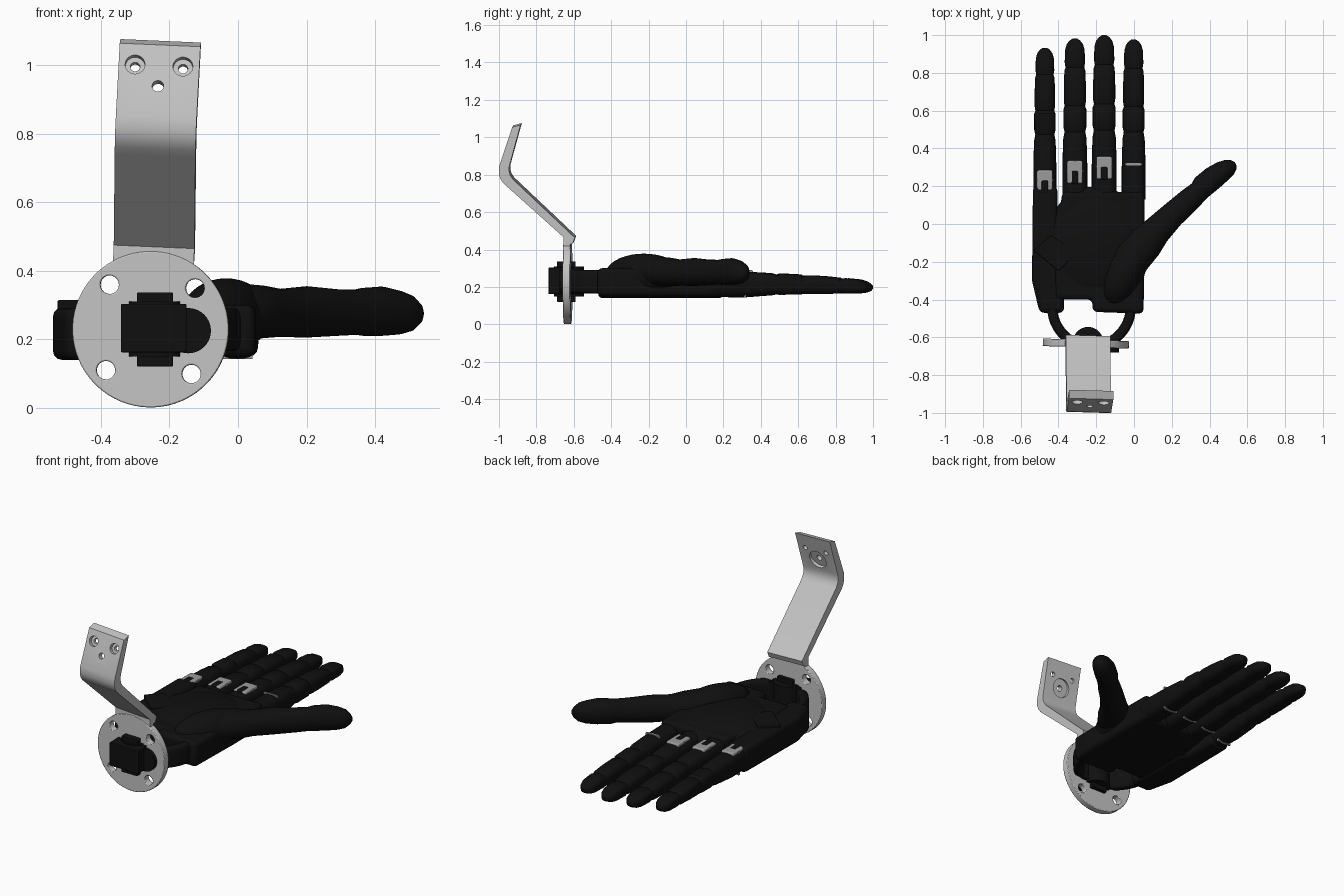
import bpy, bmesh, math
from mathutils import Matrix, Vector

cube = bpy.data.objects.get("Cube")
if cube:
    bpy.data.objects.remove(cube, do_unlink=True)


def material(name, v, metallic=0.0):
    m = bpy.data.materials.new(name)
    m.use_nodes = True
    m.diffuse_color = (v, v, v, 1)
    m.node_tree.nodes["Principled BSDF"].inputs["Base Color"].default_value = (v, v, v, 1)
    return m


BLACK = material("matte black", 0.005)
GREY = material("light grey metal", 0.55)
STEEL = material("knuckle steel", 0.33)


def finish(name, bm, mat, bevel=0.0, matrix=None):
    bmesh.ops.recalc_face_normals(bm, faces=bm.faces)
    me = bpy.data.meshes.new(name)
    if matrix:
        bm.transform(matrix)
    bm.to_mesh(me)
    bm.free()
    me.materials.append(mat)
    ob = bpy.data.objects.new(name, me)
    bpy.context.collection.objects.link(ob)
    if bevel:
        mod = ob.modifiers.new("bevel", 'BEVEL')
        mod.width, mod.segments, mod.limit_method = bevel, 3, 'ANGLE'
    return ob


def box(name, lo, hi, mat, bevel=0.0):
    bm = bmesh.new()
    size = [b - a for a, b in zip(lo, hi)]
    mid = [(a + b) / 2 for a, b in zip(lo, hi)]
    bmesh.ops.create_cube(bm, size=1, matrix=Matrix.Translation(mid) @ Matrix.Diagonal((*size, 1)))
    return finish(name, bm, mat, bevel)


def cylinder(name, a, b, r, mat, bevel=0.0, matrix=None, seg=40):
    a, b = Vector(a), Vector(b)
    bm = bmesh.new()
    rot = (b - a).to_track_quat('Z', 'Y').to_matrix().to_4x4()
    bmesh.ops.create_cone(bm, cap_ends=True, segments=seg, radius1=r, radius2=r,
                          depth=(b - a).length, matrix=Matrix.Translation((a + b) / 2) @ rot)
    return finish(name, bm, mat, bevel, matrix)


def prism(name, pts, shift, mat, bevel=0.0, matrix=None):
    bm = bmesh.new()
    f = bm.faces.new([bm.verts.new(p) for p in pts])
    ext = bmesh.ops.extrude_face_region(bm, geom=[f])
    bmesh.ops.translate(bm, vec=shift, verts=[v for v in ext["geom"] if isinstance(v, bmesh.types.BMVert)])
    return finish(name, bm, mat, bevel, matrix)


def ellipsoid(name, c, r, mat, turn=0.0):
    bm = bmesh.new()
    bmesh.ops.create_uvsphere(bm, u_segments=32, v_segments=18, radius=1)
    m = Matrix.Translation(c) @ Matrix.Rotation(math.radians(turn), 4, 'Z') @ Matrix.Diagonal((*r, 1))
    return finish(name, bm, mat, matrix=m)


def loft(name, secs, mat, power=2.5, seg=28):
    """Skin rounded sections (x, y, z, half width, half height) along a level path."""
    bm = bmesh.new()
    rings = []
    for i, (x, y, z, w, h) in enumerate(secs):
        p, q = secs[max(i - 1, 0)], secs[min(i + 1, len(secs) - 1)]
        side = Vector((q[1] - p[1], p[0] - q[0], 0)).normalized()
        ring = []
        for k in range(seg):
            a = 2 * math.pi * k / seg
            c, s = math.cos(a), math.sin(a)
            u = math.copysign(abs(c) ** (2 / power), c) * w
            v = math.copysign(abs(s) ** (2 / power), s) * h
            ring.append(bm.verts.new(Vector((x, y, z + v)) + side * u))
        rings.append(ring)
    for r0, r1 in zip(rings, rings[1:]):
        for k in range(seg):
            j = (k + 1) % seg
            bm.faces.new((r0[k], r0[j], r1[j], r1[k]))
    bm.faces.new(rings[0])
    bm.faces.new(rings[-1])
    return finish(name, bm, mat)


def cut(ob, cutter):
    mod = ob.modifiers.new("cut", 'BOOLEAN')
    mod.operation, mod.solver, mod.object = 'DIFFERENCE', 'EXACT', cutter
    bpy.context.view_layer.objects.active = ob
    bpy.ops.object.modifier_apply(modifier=mod.name)
    bpy.data.objects.remove(cutter, do_unlink=True)


# Wrist flange and mounting bracket, both slightly turned about the flange centre
CY, CZ = -0.633, 0.229
TILT = (Matrix.Translation((-0.255, CY, CZ)) @ Matrix.Rotation(math.radians(-1.7), 4, 'Z')
        @ Matrix.Rotation(math.radians(2.5), 4, 'Y'))

flange = cylinder("wrist_flange", (0, -0.02, 0), (0, 0.02, 0), 0.228, GREY, matrix=TILT, seg=72)
for sx in (-1, 1):
    for sz in (-1, 1):
        p = (sx * 0.125, -0.1, sz * 0.125)
        cut(flange, cylinder("cutter", p, (p[0], 0.1, p[2]), 0.027, GREY, matrix=TILT, seg=28))
mod = flange.modifiers.new("bevel", 'BEVEL')
mod.width, mod.segments, mod.limit_method = 0.004, 2, 'ANGLE'

profile = [(-0.65, 0.38), (-0.65, 0.47), (-0.945, 0.735), (-0.97, 0.757), (-0.987, 0.78), (-0.997, 0.81),
           (-0.995, 0.85), (-0.925, 1.06), (-0.88, 1.072), (-0.941, 0.85), (-0.942, 0.825), (-0.936, 0.803),
           (-0.92, 0.78), (-0.59, 0.468), (-0.602, 0.437), (-0.616, 0.433), (-0.616, 0.38)]
bracket = prism("mounting_bracket", [(-0.118, y - CY, z - CZ) for y, z in profile], (0.236, 0, 0),
                GREY, matrix=TILT)
axis = Vector((0, 0.949, -0.316))


def drill(x, z, r, d0, d1):
    base = Vector((x, -0.995 + (z - 0.85) / 3 - CY, z - CZ))
    cut(bracket, cylinder("cutter", base + axis * d0, base + axis * d1, r, GREY, matrix=TILT, seg=28))


for x in (-0.07, 0.07):
    drill(x, 1.0, 0.029, -0.03, 0.022)
    drill(x, 1.0, 0.014, -0.03, 0.09)
drill(0, 0.94, 0.017, -0.03, 0.09)
drill(0, 0.94, 0.055, 0.032, 0.1)

# Wrist hub: crossed blocks through the flange, pivot and curved yoke
box("hub_upright", (-0.295, -0.69, 0.12), (-0.19, -0.59, 0.337), BLACK, 0.004)
box("hub_crossbar", (-0.342, -0.735, 0.162), (-0.15, -0.60, 0.303), BLACK, 0.004)
cylinder("hub_round_end", (-0.145, -0.68, 0.225), (-0.145, -0.60, 0.225), 0.066, BLACK)
cylinder("wrist_pivot", (-0.243, -0.625, 0.15), (-0.243, -0.625, 0.31), 0.08, BLACK)
arc = [math.radians(180 + 180 * k / 24) for k in range(25)]
loft("wrist_yoke", [(-0.225 + 0.208 * math.cos(a), -0.44 + 0.208 * math.sin(a), 0.228, 0.027, 0.062)
                    for a in arc], BLACK, power=4)

# Palm
palm = [(-0.42, -0.40), (-0.22, -0.40), (-0.22, -0.465), (0.05, -0.475), (0.058, -0.1), (0.055, 0.17),
        (-0.38, 0.17), (-0.40, 0.0), (-0.43, -0.05)]
prism("palm", [(x, y, 0.15) for x, y in palm], (0, 0, 0.15), BLACK, 0.025)
edge = [(-0.50, -0.47), (-0.37, -0.47), (-0.37, -0.05), (-0.406, 0.0), (-0.406, 0.2), (-0.535, 0.2),
        (-0.54, -0.30)]
prism("palm_outer_edge", [(x, y, 0.14) for x, y in edge], (0, 0, 0.152), BLACK, 0.025)
ellipsoid("back_of_hand", (-0.2, -0.1, 0.25), (0.27, 0.3, 0.082), BLACK)
panel = [(-0.53, -0.14), (-0.44, -0.06), (-0.30, -0.15), (-0.40, -0.25)]
prism("back_panel", [(x, y, 0.27) for x, y in panel], (0, 0, 0.045), BLACK, 0.006)

# Thumb with its mount
ellipsoid("thumb_mount", (-0.035, -0.225, 0.27), (0.22, 0.10, 0.108), BLACK, 65)
loft("thumb", [(-0.06, -0.25, 0.285, 0.06, 0.06), (-0.02, -0.19, 0.285, 0.10, 0.08),
               (0.06, -0.10, 0.28, 0.095, 0.078), (0.12, -0.035, 0.277, 0.078, 0.07),
               (0.20, 0.045, 0.28, 0.068, 0.075), (0.29, 0.125, 0.278, 0.063, 0.068),
               (0.345, 0.175, 0.279, 0.056, 0.066), (0.365, 0.20, 0.28, 0.062, 0.070),
               (0.42, 0.245, 0.282, 0.062, 0.072), (0.47, 0.28, 0.278, 0.055, 0.064),
               (0.505, 0.30, 0.276, 0.045, 0.052), (0.528, 0.313, 0.275, 0.028, 0.03),
               (0.538, 0.318, 0.275, 0.01, 0.012)], BLACK, power=2.2)

# Fingers: (fraction of length, width factor, top, bottom)
FINGER = [(0, 1, .285, .148), (.2, 1, .282, .143), (.30, .97, .278, .15), (.38, .93, .274, .155),
          (.42, .83, .262, .162), (.45, .92, .272, .158), (.56, .92, .267, .16), (.58, .82, .254, .165),
          (.61, .89, .262, .162), (.70, .89, .259, .162), (.80, .84, .25, .165), (.82, .75, .24, .17),
          (.85, .82, .247, .165), (.93, .78, .24, .166), (.965, .65, .23, .17), (.988, .42, .218, .178),
          (1, .16, .206, .19)]
fingers = [("little", -0.472, 0.14, 0.933, 0.061, 0.225), ("ring", -0.313, 0.13, 0.982, 0.066, 0.275),
           ("middle", -0.158, 0.13, 1.0, 0.066, 0.298), ("index", -0.002, 0.13, 0.977, 0.063, 0.31)]
for name, x, y0, y1, w, ky in fingers:
    loft(name + "_finger", [(x, y0 + t * (y1 - y0), (a + b) / 2, w * f, (a - b) / 2)
                            for t, f, a, b in FINGER], BLACK, power=2.8)
    # Steel hinge with a dark tongue in its slot; the index shows only its pin
    box(name + "_hinge_pin", (x - 0.045, ky + 0.0, 0.1425), (x + 0.045, ky + 0.012, 0.284), STEEL)
    if name != "index":
        box(name + "_knuckle", (x - 0.041, ky - 0.06, 0.2), (x + 0.041, ky + 0.06, 0.29), STEEL, 0.008)
        box(name + "_tongue", (x - 0.017, ky - 0.063, 0.2), (x + 0.017, ky + 0.005, 0.294), BLACK, 0.006)

# Smooth shading that keeps hard edges
bpy.ops.object.select_all(action='DESELECT')
for ob in bpy.context.collection.objects:
    if ob.type == 'MESH':
        ob.select_set(True)
        bpy.context.view_layer.objects.active = ob
bpy.ops.object.shade_smooth_by_angle(angle=math.radians(35))
